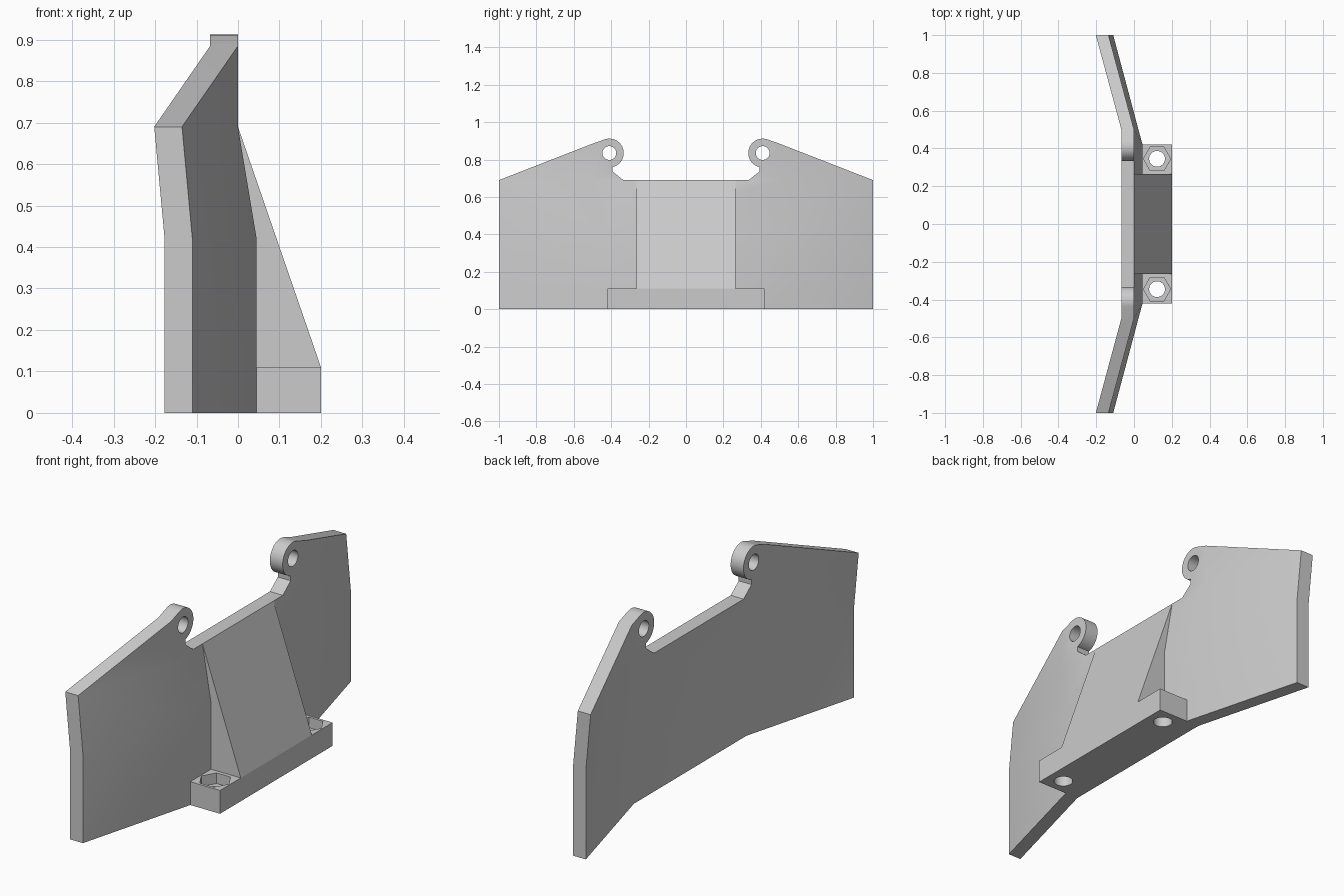
import bpy, bmesh, math
from mathutils import Matrix, Vector

if "Cube" in bpy.data.objects:
    bpy.data.objects.remove(bpy.data.objects["Cube"], do_unlink=True)

GREY = (0.6, 0.6, 0.6, 1)
mat = bpy.data.materials.new("plain grey")
mat.use_nodes = True
mat.diffuse_color = GREY
mat.node_tree.nodes["Principled BSDF"].inputs["Base Color"].default_value = GREY

THICK = 0.067
EAR = Vector((0.41, 0.835))      # ear centre in y, z
EAR_R, EAR_HOLE = 0.077, 0.037
BOLT = Vector((0.122, 0.345))    # bolt centre in x, y
BASE_H = 0.11


def extruded(name, faces, offset):
    """Sheet of joined polygons, thickened by an offset vector."""
    bm = bmesh.new()
    for pts in faces:
        bm.faces.new([bm.verts.new(p) for p in pts])
    bmesh.ops.remove_doubles(bm, verts=bm.verts, dist=0.0005)
    new = bmesh.ops.extrude_face_region(bm, geom=bm.faces[:], use_keep_orig=True)["geom"]
    bmesh.ops.translate(bm, vec=offset,
                        verts=[v for v in new if isinstance(v, bmesh.types.BMVert)])
    bmesh.ops.recalc_face_normals(bm, faces=bm.faces)
    return finish(name, bm)


def finish(name, bm):
    mesh = bpy.data.meshes.new(name)
    bm.to_mesh(mesh)
    bm.free()
    mesh.materials.append(mat)
    ob = bpy.data.objects.new(name, mesh)
    bpy.context.collection.objects.link(ob)
    return ob


def drill(target, centre, radius, depth, sides, along_x=False):
    """Cut a round or hexagonal hole."""
    bm = bmesh.new()
    turn = Matrix.Rotation(math.pi / 2, 4, 'Y') if along_x else Matrix()
    bmesh.ops.create_cone(bm, cap_ends=True, segments=sides, radius1=radius, radius2=radius,
                          depth=depth, matrix=Matrix.Translation(centre) @ turn)
    # a hexagon keeps its corners pointing along x
    if sides == 6:
        bmesh.ops.rotate(bm, verts=bm.verts, cent=centre,
                         matrix=Matrix.Rotation(math.pi / 2, 3, 'Z'))
    cutter = finish("hole_cutter", bm)
    cutter.hide_render = True
    mod = target.modifiers.new("hole", 'BOOLEAN')
    mod.operation, mod.solver, mod.object = 'DIFFERENCE', 'EXACT', cutter
    bpy.context.view_layer.objects.active = target
    bpy.ops.object.modifier_apply(modifier=mod.name)
    bpy.data.objects.remove(cutter, do_unlink=True)


# Bent plate: (middle x, wing tip x, bend y, z) at each level
levels = [(0.045, -0.11, 0.42, 0), (0.045, -0.11, 0.42, 0.42), (0, -0.135, 0.5, 0.69)]
faces = []
NOTCH = 0.334
for low, high in zip(levels, levels[1:]):
    (xa, ta, ya, za), (xb, tb, yb, zb) = low, high
    middle = [(xa, -ya, za), (xa, ya, za), (xb, yb, zb)]
    if high is levels[-1]:
        middle += [(xb, NOTCH, zb), (xb, -NOTCH, zb)]
    faces.append(middle + [(xb, -yb, zb)])
    for s in (1, -1):
        faces.append([(xa, s * ya, za), (ta, s, za), (tb, s, zb), (xb, s * yb, zb)])

# Wing tops and ears
arc = [EAR + EAR_R * Vector((math.cos(a), math.sin(a)))
       for a in (math.radians(69 + 188 * i / 24) for i in range(25))]
for s in (1, -1):
    faces.append([(0, s * 0.5, 0.69), (-0.135, s, 0.69), (0, s * 0.5, 0.885)])
    ear = [(0.5, 0.69), (0.5, 0.885)] + [tuple(p) for p in arc] + [(0.393, 0.736), (NOTCH, 0.69)]
    faces.append([(0, s * y, z) for y, z in ear])

plate = extruded("bent_plate", faces, (-THICK, 0, 0))
for s in (1, -1):
    drill(plate, Vector((-THICK / 2, s * EAR.x, EAR.y)), EAR_HOLE, 0.3, 32, along_x=True)

# Mounting base with nut pockets and bolt holes
base = extruded("mounting_base",
                [[(0.02, -0.42, 0), (0.2, -0.42, 0), (0.2, 0.42, 0), (0.02, 0.42, 0)]],
                (0, 0, BASE_H))
for s in (1, -1):
    drill(base, Vector((BOLT.x, s * BOLT.y, BASE_H)), 0.072, 0.1, 6)
    drill(base, Vector((BOLT.x, s * BOLT.y, 0.05)), 0.042, 0.3, 32)

# Sloping brace between base and plate
profile = [(0.2, BASE_H), (0, 0.69), (-0.01, 0.6), (0.02, 0.05)]
brace = extruded("sloping_brace", [[(x, -0.265, z) for x, z in profile]], (0, 0.53, 0))

# Smooth the shallow bends and round holes, keep hard edges
for ob in (plate, base, brace):
    bpy.ops.object.select_all(action='DESELECT')
    ob.select_set(True)
    bpy.context.view_layer.objects.active = ob
    bpy.ops.object.shade_smooth_by_angle(angle=math.radians(30))
